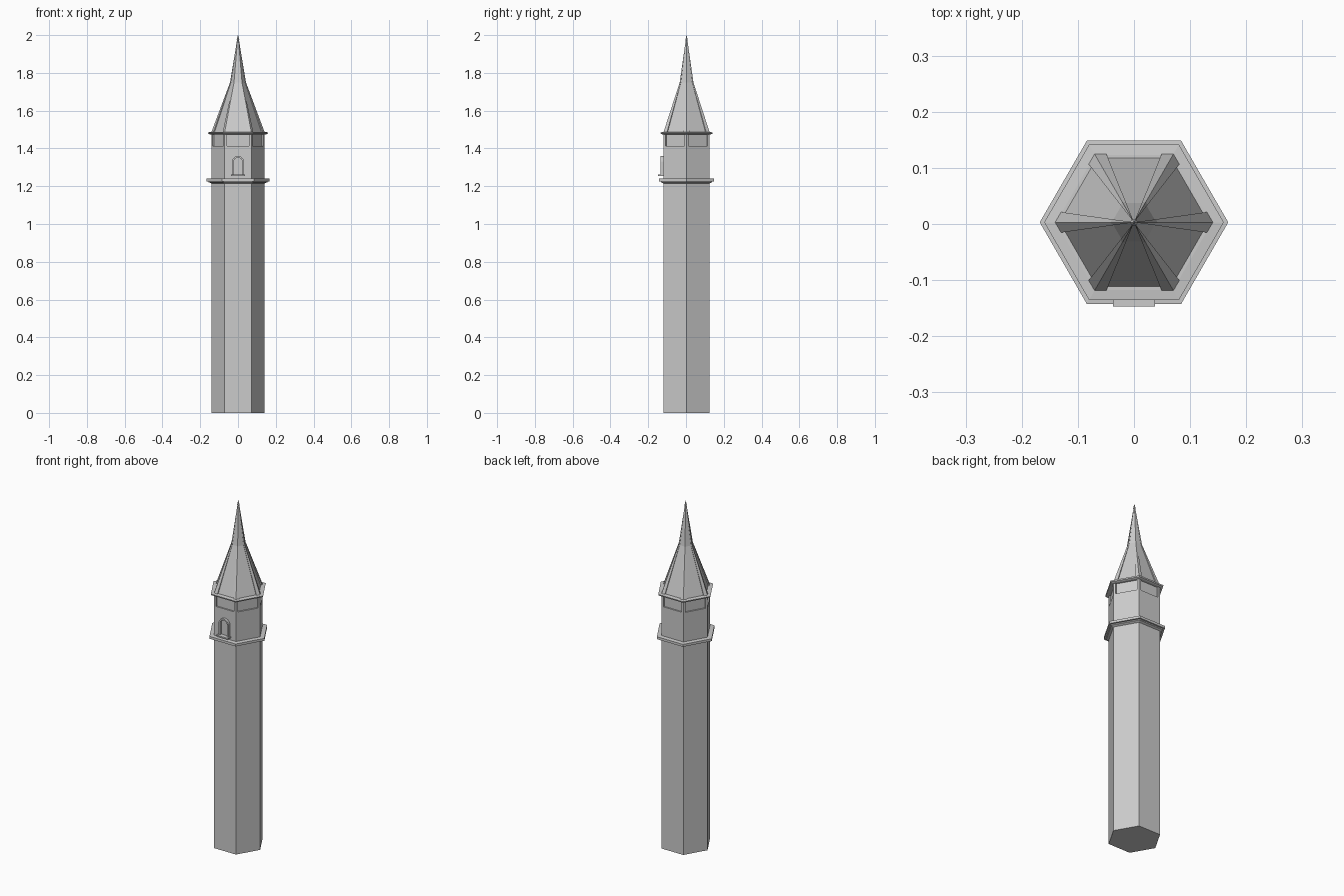
import bpy, bmesh
from math import pi, sin, cos, sqrt
from mathutils import Vector, Matrix

if "Cube" in bpy.data.objects:
    bpy.data.objects.remove(bpy.data.objects["Cube"])

CY = 0.003                 # tower axis offset; the sill balances the depth
AP = sqrt(3) / 2
R = 0.141                  # shaft circumradius


def finish(name, bm):
    bmesh.ops.recalc_face_normals(bm, faces=bm.faces)
    me = bpy.data.meshes.new(name)
    bm.to_mesh(me)
    bm.free()
    ob = bpy.data.objects.new(name, me)
    bpy.context.collection.objects.link(ob)
    return ob


def loft(name, section, levels):
    """Stack scaled copies of a unit section at (radius, z) levels."""
    bm = bmesh.new()
    rings = [[bm.verts.new((x * r, y * r + CY, z)) for x, y in section] for r, z in levels]
    n = len(section)
    for a, b in zip(rings, rings[1:]):
        for i in range(n):
            j = (i + 1) % n
            bm.faces.new((a[i], a[j], b[j], b[i]))
    bm.faces.new(rings[0])
    bm.faces.new(rings[-1])
    return finish(name, bm)


def add_box(bm, size, matrix):
    bmesh.ops.create_cube(bm, size=1, matrix=matrix @ Matrix.Diagonal((*size, 1)))


hexagon = [(cos(i * pi / 3), sin(i * pi / 3)) for i in range(6)]

# Shaft with belfry stage
shaft = loft("shaft", hexagon, [(R, 0), (R, 1.482)])

# Recessed panels under the eave, one on each face
bm = bmesh.new()
for i in range(6):
    m = Matrix.Translation((0, CY, 1.444)) @ Matrix.Rotation(i * pi / 3, 4, 'Z')
    add_box(bm, (0.116, 0.016, 0.064), m @ Matrix.Translation((0, -R * AP, 0)))
cutter = finish("panel_cutter", bm)
cutter.hide_render = True
cutter.hide_set(True)
mod = shaft.modifiers.new("panels", 'BOOLEAN')
mod.operation = 'DIFFERENCE'
mod.solver = 'EXACT'
mod.object = cutter

# Ledge and eave mouldings
loft("ledge", hexagon, [(0.139, 1.214), (0.155, 1.221), (0.157, 1.226),
                        (0.168, 1.226), (0.168, 1.24), (0.139, 1.242)])
loft("eave", hexagon, [(0.148, 1.474), (0.158, 1.478), (0.160, 1.485), (0.139, 1.487)])

# Spire: hexagonal section with raised ribs along the corners
section = []
for i in range(6):
    a, b = Vector(hexagon[i]), Vector(hexagon[(i + 1) % 6])
    p, q = a.lerp(b, 0.15), a.lerp(b, 0.85)
    inward = -(a + b).normalized() * 0.05
    section += [a, p, p + inward, q + inward, q]
loft("spire", section, [(0.142, 1.483), (0.042, 1.75), (0.005, 1.975)])

# Finial
loft("finial", hexagon, [(0.004, 1.965), (0.007, 1.975), (0.0005, 2.0)])


# Arched window frame and pane
def arch(w, z0, spring):
    return [(-w, z0)] + [(-w * cos(k * pi / 10), spring + w * 1.05 * sin(k * pi / 10))
                         for k in range(11)] + [(w, z0)]


WALL = CY - R * AP
outer, inner = arch(0.032, 1.258, 1.327), arch(0.023, 1.258, 1.327)
bm = bmesh.new()
loops = [[bm.verts.new((x, y, z)) for x, z in path]
         for path, y in ((outer, WALL + 0.004), (outer, -0.134), (inner, -0.134), (inner, WALL + 0.004))]
for a, b in zip(loops, loops[1:] + loops[:1]):
    for i in range(len(a) - 1):
        bm.faces.new((a[i], a[i + 1], b[i + 1], b[i]))
for k in (0, -1):
    bm.faces.new([lp[k] for lp in loops])
finish("window_frame", bm)

bm = bmesh.new()
bm.faces.new([bm.verts.new((x, WALL - 0.002, z)) for x, z in inner])
finish("window_pane", bm)

# Window sill
bm = bmesh.new()
add_box(bm, (0.074, 0.029, 0.008), Matrix.Translation((0, -0.1325, 1.258)))
finish("window_sill", bm)
